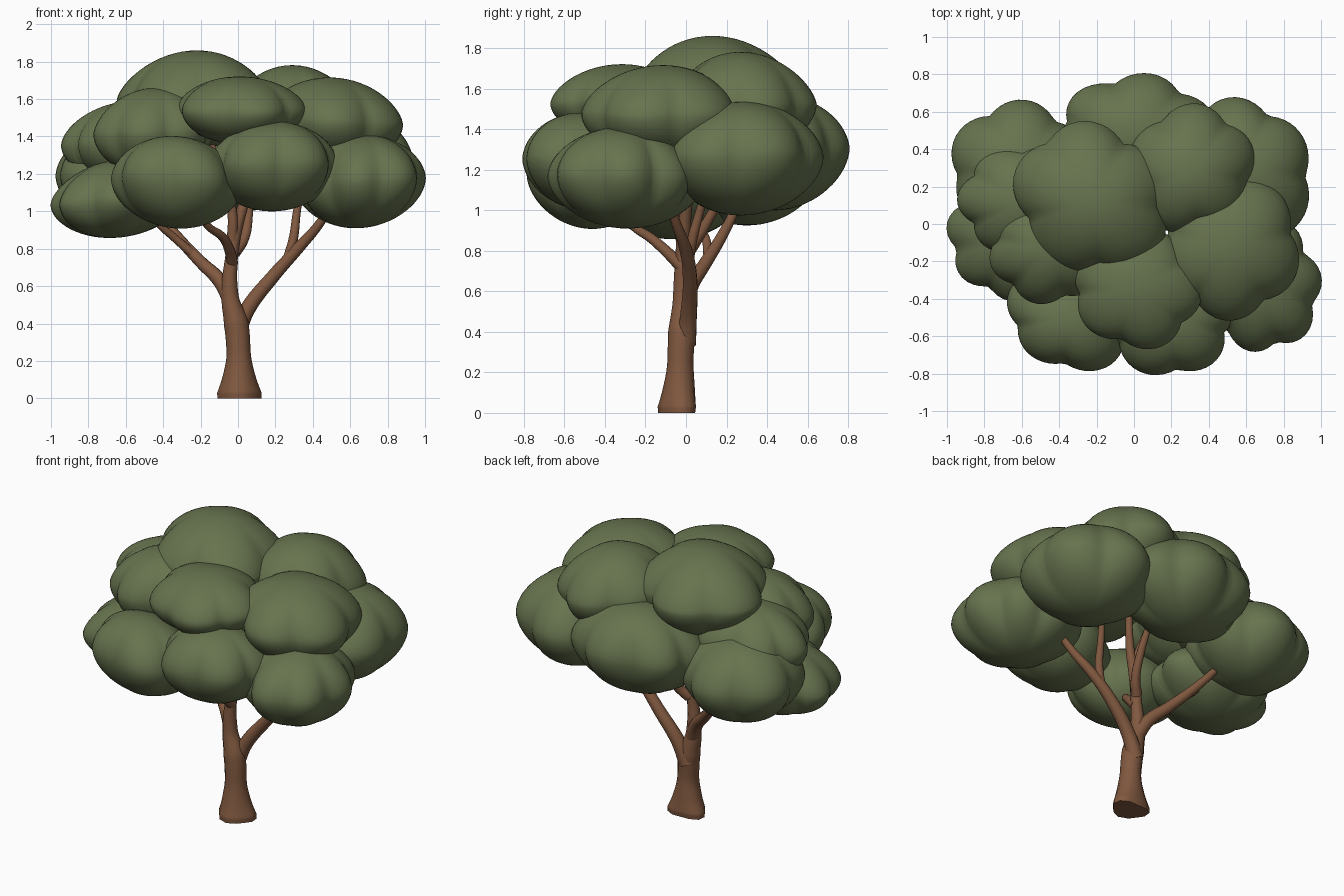
import bpy, bmesh, math
from mathutils import Vector


def material(name, colour):
    m = bpy.data.materials.new(name)
    m.diffuse_color = (*colour, 1)
    return m


LEAF = material("leaf green", (0.135, 0.172, 0.077))
BARK = material("bark brown", (0.215, 0.098, 0.050))


def smooth(ob, degrees):
    bpy.ops.object.select_all(action='DESELECT')
    ob.select_set(True)
    bpy.context.view_layer.objects.active = ob
    bpy.ops.object.shade_smooth_by_angle(angle=math.radians(degrees))


def limb(name, points):
    """Tapered smooth tube through (x, y, z, radius) points."""
    cu = bpy.data.curves.new(name, 'CURVE')
    cu.dimensions = '3D'
    cu.bevel_depth = 1.0
    cu.bevel_resolution = 4
    cu.resolution_u = 8
    cu.use_fill_caps = True
    sp = cu.splines.new('BEZIER')
    sp.bezier_points.add(len(points) - 1)
    for bp, (x, y, z, r) in zip(sp.bezier_points, points):
        bp.co = (x, y, z)
        bp.radius = r
        bp.handle_left_type = bp.handle_right_type = 'AUTO'
    ob = bpy.data.objects.new(name, cu)
    bpy.context.collection.objects.link(ob)
    bpy.ops.object.select_all(action='DESELECT')
    ob.select_set(True)
    bpy.context.view_layer.objects.active = ob
    bpy.ops.object.convert(target='MESH')
    ob = bpy.context.object
    ob.data.materials.clear()
    ob.data.materials.append(BARK)
    smooth(ob, 50)
    return ob


def clump(name, centre, size, lobes, angle, tilt=0.0, peak=1.2, stretch=0.0, depth=0.10):
    """Lobed leaf cushion: one lobe points at the given angle, tilt droops it
    outward, stretch lengthens it along the (-1, 1) diagonal."""
    bm = bmesh.new()
    bmesh.ops.create_uvsphere(bm, u_segments=64, v_segments=32, radius=1)
    c, s = Vector(centre), Vector(size)
    out = Vector((c.x, c.y)).normalized()
    a0 = math.radians(angle)
    for v in bm.verts:
        a = math.atan2(v.co.y, v.co.x)
        flat = math.hypot(v.co.x, v.co.y)
        # rounded lobes with narrow grooves between them
        lobe = abs(math.cos(lobes * (a - a0) / 2 + 0.25 * math.sin(a - a0)))
        k = 1 + depth * (1.5 * lobe ** 0.9 - 1.05) * flat ** 1.5
        k -= stretch * math.sin(2 * a)
        x, y = v.co.x * k * s.x, v.co.y * k * s.y
        # slightly pointed dome above, rounder belly below
        z = abs(v.co.z) ** (peak if v.co.z > 0 else 1.1)
        z = math.copysign(z, v.co.z) * s.z - tilt * (x * out.x + y * out.y)
        v.co = Vector((x, y, z)) + c
    me = bpy.data.meshes.new(name)
    bm.to_mesh(me)
    bm.free()
    me.materials.append(LEAF)
    ob = bpy.data.objects.new(name, me)
    bpy.context.collection.objects.link(ob)
    smooth(ob, 60)


# Trunk with a flared, lobed foot
trunk = limb("trunk", [(0.005, -0.03, 0, 0.074), (0.005, -0.03, 0.03, 0.080),
                       (0.005, -0.03, 0.12, 0.074), (0.003, -0.028, 0.25, 0.064),
                       (-0.010, -0.022, 0.40, 0.066), (-0.042, -0.02, 0.54, 0.046),
                       (-0.035, -0.02, 0.75, 0.034), (-0.01, -0.01, 0.90, 0.032),
                       (0.04, 0.01, 1.08, 0.026), (0.08, 0.05, 1.40, 0.016)])
for v in trunk.data.vertices:
    f = max(0.0, 1 - v.co.z / 0.22) ** 1.5
    a = math.atan2(v.co.y + 0.03, v.co.x)
    k = 1 + f * (0.22 + 0.18 * math.cos(3 * (a + math.pi / 2)))
    v.co.x *= k + 0.38 * f
    v.co.y = -0.03 + (v.co.y + 0.03) * k - 0.005 * f

# Main limbs and twigs
LIMBS = {
    "right_limb": [(-0.01, 0, 0.34, 0.050), (0.05, 0.012, 0.475, 0.042),
                   (0.19, 0.02, 0.655, 0.036), (0.32, 0.0, 0.80, 0.031),
                   (0.44, -0.05, 0.94, 0.024), (0.56, -0.12, 1.15, 0.014)],
    "right_upper_branch": [(0.26, 0.01, 0.73, 0.026), (0.295, 0.03, 0.85, 0.025),
                           (0.315, 0.07, 1.0, 0.021), (0.36, 0.14, 1.25, 0.013)],
    "left_limb": [(-0.03, -0.02, 0.50, 0.044), (-0.09, 0.02, 0.62, 0.040),
                  (-0.20, 0.09, 0.73, 0.033), (-0.32, 0.17, 0.86, 0.028),
                  (-0.43, 0.24, 1.0, 0.022), (-0.53, 0.29, 1.15, 0.014)],
    "left_fork": [(-0.24, 0.11, 0.77, 0.024), (-0.33, 0.10, 0.85, 0.022),
                  (-0.43, 0.06, 0.94, 0.018), (-0.52, 0.02, 1.08, 0.012)],
    "front_branch": [(-0.03, -0.02, 0.72, 0.032), (-0.045, -0.09, 0.79, 0.028),
                     (-0.08, -0.17, 0.86, 0.024), (-0.16, -0.26, 0.92, 0.020),
                     (-0.25, -0.38, 1.05, 0.012)],
    "back_branch": [(-0.02, 0.0, 0.78, 0.034), (0.03, 0.05, 0.85, 0.028),
                    (0.055, 0.12, 0.97, 0.024), (0.06, 0.22, 1.15, 0.018),
                    (0.06, 0.32, 1.3, 0.012)],
    "inner_branch": [(-0.03, -0.02, 0.84, 0.030), (-0.03, -0.03, 0.98, 0.026),
                     (-0.08, 0.0, 1.2, 0.020), (-0.18, 0.06, 1.45, 0.012)],
}
for name, pts in LIMBS.items():
    limb(name, pts)

# Leaf clumps: name, centre, half sizes, lobe count, lobe angle, tilt, dome exponent, stretch
CLUMPS = [
    ("lower_left", (-0.63, -0.06, 1.07), (0.36, 0.34, 0.21), 7, 170, 0.10, 1.2, 0),
    ("lower_front_left", (-0.33, -0.49, 1.155), (0.34, 0.29, 0.245), 5, -65, -0.12, 1.1, 0.06),
    ("lower_front", (0.19, -0.50, 1.24), (0.34, 0.31, 0.24), 5, -50, -0.05, 1.1, 0),
    ("lower_right", (0.65, -0.30, 1.16), (0.34, 0.37, 0.25), 7, 3, -0.05, 1.1, 0.07),
    ("lower_back_right", (0.58, 0.28, 1.255), (0.37, 0.38, 0.28), 5, 98, -0.05, 1.15, 0.05),
    ("lower_back", (0.01, 0.46, 1.28), (0.42, 0.335, 0.28), 6, 80, -0.07, 1.15, 0),
    ("lower_back_left", (-0.62, 0.30, 1.19), (0.36, 0.35, 0.265), 5, 85, 0.0, 1.15, 0),
    ("middle_left", (-0.57, 0.13, 1.365), (0.36, 0.30, 0.225), 6, 180, 0.04, 1.15, 0),
    ("middle_front_left", (-0.45, -0.12, 1.425), (0.32, 0.30, 0.235), 6, 200, 0.05, 1.2, 0),
    ("middle_front", (0.01, -0.34, 1.54), (0.34, 0.32, 0.18), 5, -72, 0.05, 1.15, 0.03),
    ("middle_right", (0.51, -0.12, 1.48), (0.37, 0.38, 0.235), 5, -90, 0.05, 1.2, 0),
    ("upper_back_right", (0.31, 0.29, 1.54), (0.33, 0.34, 0.24), 5, 20, 0.08, 1.3, 0),
    ("crown", (-0.22, 0.13, 1.60), (0.41, 0.40, 0.26), 5, 95, 0.0, 1.4, 0.06),
]
for name, *shape in CLUMPS:
    clump(name + "_leaves", *shape)
